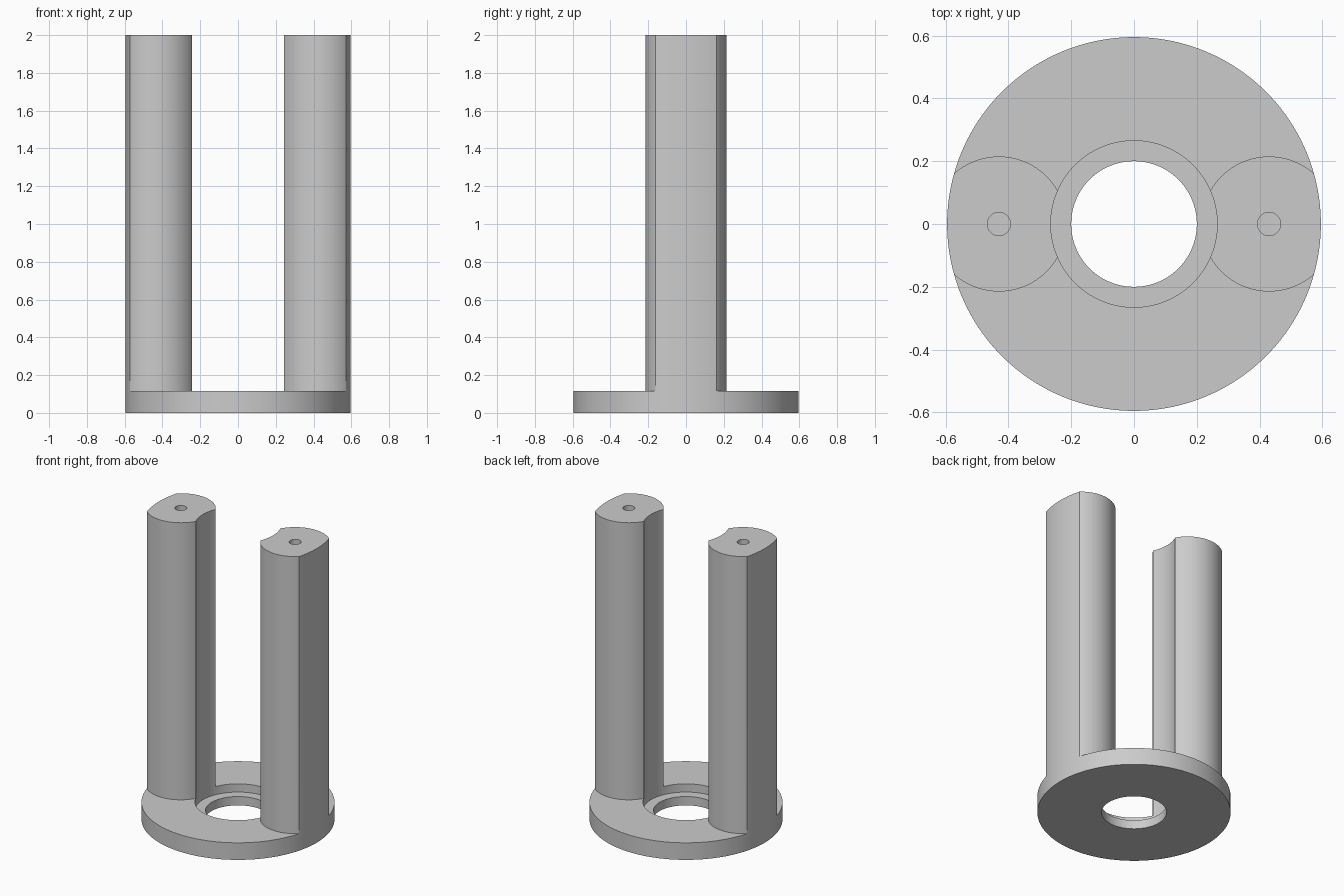
import bpy
import math

# Remove the default object
default = bpy.data.objects.get("Cube")
if default:
    bpy.data.objects.remove(default, do_unlink=True)

OUTER, BORE, SEAT = 0.595, 0.2, 0.265      # radii of flange, through hole, recess
BASE_H, SEAT_Z, HEIGHT = 0.116, 0.06, 2.0
POST_X, POST_R = 0.43, 0.215
PILOT_R, PILOT_DEPTH = 0.037, 0.4

grey = bpy.data.materials.new("plain grey")
grey.use_nodes = True
grey.diffuse_color = (0.6, 0.6, 0.6, 1)
bsdf = next(n for n in grey.node_tree.nodes if n.type == 'BSDF_PRINCIPLED')
bsdf.inputs["Base Color"].default_value = (0.6, 0.6, 0.6, 1)
bsdf.inputs["Roughness"].default_value = 0.6


def cylinder(name, radius, z0, z1, x=0, sides=128):
    bpy.ops.mesh.primitive_cylinder_add(vertices=sides, radius=radius, depth=z1 - z0,
                                        location=(x, 0, (z0 + z1) / 2))
    obj = bpy.context.object
    obj.name = name
    obj.data.materials.append(grey)
    return obj


def combine(target, tool, operation):
    mod = target.modifiers.new(operation.lower(), 'BOOLEAN')
    mod.operation = operation
    mod.solver = 'EXACT'
    mod.object = tool
    bpy.context.view_layer.objects.active = target
    bpy.ops.object.modifier_apply(modifier=mod.name)
    bpy.data.objects.remove(tool, do_unlink=True)


# Oversized flange with two round posts, trimmed to the outer radius
body = cylinder("flange_with_posts", OUTER + 0.1, 0, BASE_H)
for side in (-1, 1):
    combine(body, cylinder("post", POST_R, BASE_H / 2, HEIGHT, side * POST_X), 'UNION')
combine(body, cylinder("outer_trim", OUTER, -0.5, HEIGHT + 0.5, sides=160), 'INTERSECT')

# Recessed seat that also hollows the posts' inner faces, then the through hole
combine(body, cylinder("seat_cutter", SEAT, SEAT_Z, HEIGHT + 0.5), 'DIFFERENCE')
combine(body, cylinder("bore_cutter", BORE, -0.5, HEIGHT + 0.3), 'DIFFERENCE')

# Blind pilot hole in the top of each post
for side in (-1, 1):
    combine(body, cylinder("pilot_cutter", PILOT_R, HEIGHT - PILOT_DEPTH, HEIGHT + 0.2,
                           side * POST_X, 48), 'DIFFERENCE')

bpy.ops.object.select_all(action='DESELECT')
body.select_set(True)
bpy.context.view_layer.objects.active = body
bpy.ops.object.transform_apply(location=True, rotation=True, scale=True)
bpy.ops.object.shade_smooth_by_angle(angle=math.radians(25))
